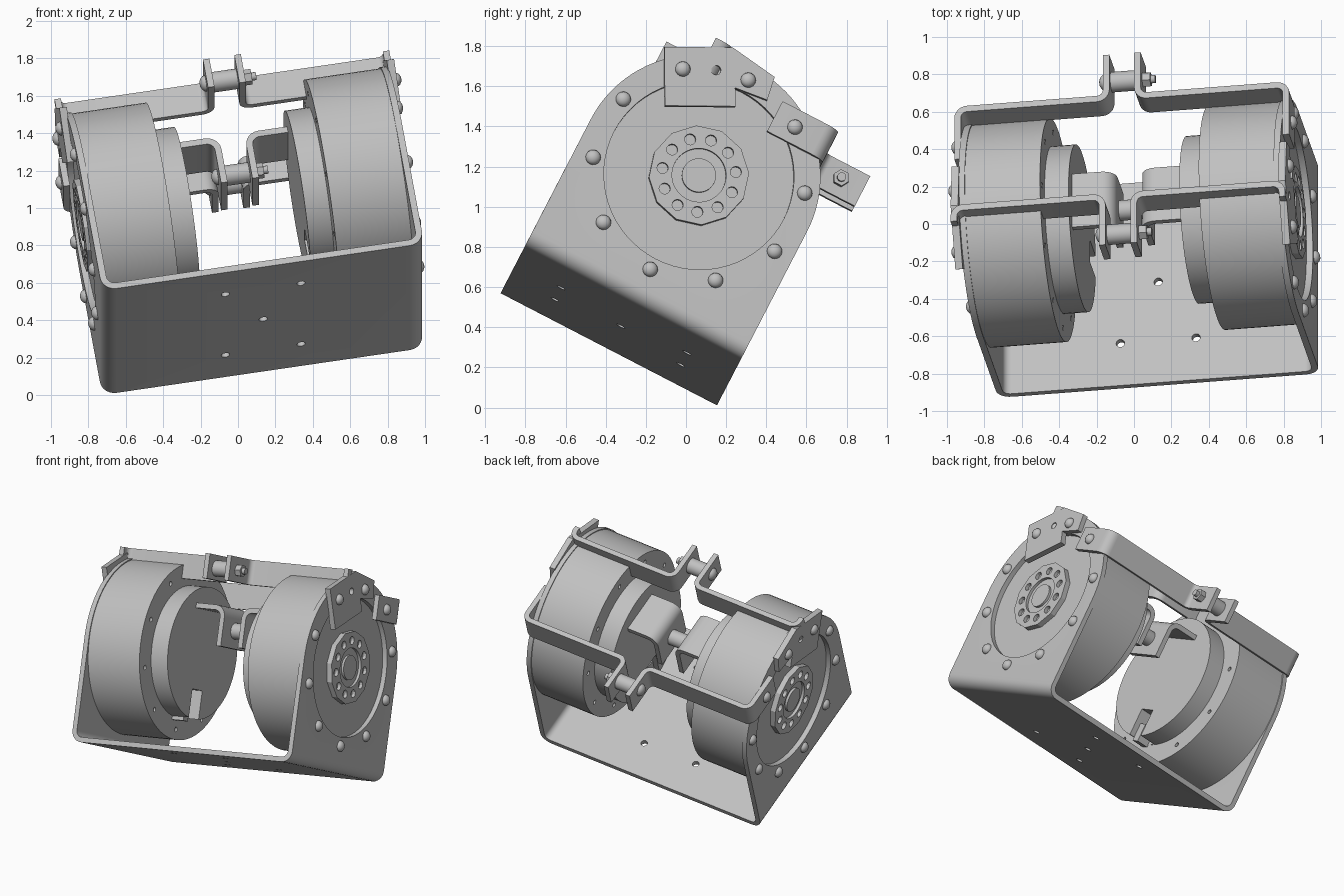
import bpy, bmesh
from math import cos, sin, pi, radians
from mathutils import Vector, Matrix

if "Cube" in bpy.data.objects:
    bpy.data.objects.remove(bpy.data.objects["Cube"], do_unlink=True)

# Tilted frame: u along the motor shafts, v across the plate, w away from the base
V = Vector((0, 0.888, -0.46)).normalized()
U = Vector((0.987, 0.075, 0.144)).normalized()
W = U.cross(V).normalized()
FRAME = Matrix((U, V, W)).transposed().to_4x4()
FRAME.translation = (0.135, -0.325, 0.405)

HUB = 0.715      # shaft height above the base
OUT = 0.872      # half width of the cradle
WIDE = 0.607     # half depth of the cradle
T = 0.035        # sheet thickness

grey = bpy.data.materials.new("plain_grey")
grey.use_nodes = True
grey.diffuse_color = (0.53, 0.53, 0.53, 1)
grey.node_tree.nodes["Principled BSDF"].inputs["Base Color"].default_value = grey.diffuse_color


def finish(name, bm):
    bmesh.ops.recalc_face_normals(bm, faces=bm.faces)
    mesh = bpy.data.meshes.new(name)
    bm.to_mesh(mesh)
    bm.free()
    mesh.materials.append(grey)
    ob = bpy.data.objects.new(name, mesh)
    bpy.context.collection.objects.link(ob)
    ob.matrix_world = FRAME
    return ob


def add_prism(bm, pts, axis, lo, hi):
    def place(p, d):
        return {"u": (d, p[0], p[1]), "v": (p[0], d, p[1]), "w": (p[0], p[1], d)}[axis]
    a = [bm.verts.new(place(p, lo)) for p in pts]
    b = [bm.verts.new(place(p, hi)) for p in pts]
    bm.faces.new(a)
    bm.faces.new(b[::-1])
    for i in range(len(a)):
        j = (i + 1) % len(a)
        bm.faces.new((a[i], a[j], b[j], b[i]))


def prisms(name, items):
    bm = bmesh.new()
    for item in items:
        add_prism(bm, *item)
    return finish(name, bm)


def circle(c, r, n=64, start=0.0):
    return [(c[0] + r * cos(start + 2 * pi * i / n), c[1] + r * sin(start + 2 * pi * i / n)) for i in range(n)]


def box(a, b):
    return [(a[0], a[1]), (b[0], a[1]), (b[0], b[1]), (a[0], b[1])]


def ribbon(path, r, t=T):
    """Outline of a bent sheet that follows a path with rounded corners."""
    path = [Vector(p) for p in path]
    line = [path[0]]
    for a, b, c in zip(path, path[1:], path[2:]):
        p, q = b + (a - b).normalized() * r, b + (c - b).normalized() * r
        centre = p + q - b
        for i in range(7):
            k = i / 6 * pi / 2
            line.append(centre + (p - centre) * cos(k) + (q - centre) * sin(k))
    line.append(path[-1])
    left, right = [], []
    for i, p in enumerate(line):
        d = (line[min(i + 1, len(line) - 1)] - line[max(i - 1, 0)]).normalized()
        n = Vector((-d.y, d.x)) * t / 2
        left.append(p + n)
        right.append(p - n)
    return left + right[::-1]


def boolean(ob, cutter, op="DIFFERENCE"):
    mod = ob.modifiers.new("cut", "BOOLEAN")
    mod.object, mod.operation, mod.solver = cutter, op, "EXACT"
    bpy.context.view_layer.update()
    bpy.context.view_layer.objects.active = ob
    bpy.ops.object.modifier_apply(modifier=mod.name)
    bpy.data.objects.remove(cutter, do_unlink=True)


def ring(r, n, start=0.0):
    return [(r * cos(start + 2 * pi * i / n), HUB + r * sin(start + 2 * pi * i / n)) for i in range(n)]


def add_dome(bm, u, v, w, r, h, s):
    """Rounded screw head pointing along s on the u axis."""
    ret = bmesh.ops.create_uvsphere(bm, u_segments=16, v_segments=8, radius=1)
    for vert in ret["verts"]:
        x, y, z = vert.co
        vert.co = (u + s * h * z, v + r * x, w + r * y)


# Folded cradle with rounded cheeks, hub openings and base holes
e = OUT - T / 2
cradle = prisms("cradle", [(ribbon([(-e, 1.5), (-e, T / 2), (e, T / 2), (e, 1.5)], 0.06), "v", -WIDE, WIDE)])
cheek = [(WIDE * cos(pi * i / 48), HUB + WIDE * sin(pi * i / 48)) for i in range(49)]
boolean(cradle, prisms("cheek_shape", [(cheek + [(-WIDE, -0.1), (WIDE, -0.1)], "u", -1, 1)]), "INTERSECT")
holes = [(0, 0)] + [(a * 0.205, b * 0.353) for a in (-1, 1) for b in (-1, 1)]
cuts = [(circle(h, 0.023, 20), "w", -0.1, 0.1) for h in holes]
cuts += [(circle((0, HUB), 0.475), "u", s * 0.8, s * 0.95) for s in (-1, 1)]
boolean(cradle, prisms("opening_cutter", cuts))

for s, side in ((1, "left"), (-1, "right")):
    # Motor drum with small screw holes around the inner rim
    drum = prisms(side + "_motor_drum", [(circle((0, HUB), 0.6, 96), "u", s * 0.43, s * (OUT - T))])
    boolean(drum, prisms("rim_cutter", [(circle(c, 0.016, 12), "u", s * 0.4, s * 0.47)
                                        for c in ring(0.53, 10, radians(18))]))

    # Stepped inner cover with a cable notch
    cover = prisms(side + "_motor_cover", [(circle((0, HUB), 0.45, 72), "u", s * 0.30, s * 0.44)])
    boolean(cover, prisms("notch_cutter", [(box((-0.07, HUB - 0.6), (0.06, HUB - 0.25)), "u", s * 0.2, s * 0.428)]))
    prisms(side + "_cable_block", [(box((-0.07, HUB - 0.47), (-0.01, HUB - 0.34)), "u", s * 0.34, s * 0.44)])

    # Outer hub: faceted flange, ring of bores and raised centre
    hub = prisms(side + "_hub_flange", [(circle((0, HUB), 0.25, 12), "u", s * 0.8, s * 0.875)])
    bores = [(circle(c, 0.028, 12), "u", s * 0.85, s * 0.95) for c in ring(0.185, 11)]
    boolean(hub, prisms("bore_cutter", bores + [(circle((0, HUB), 0.135, 40), "u", s * 0.855, s * 0.95)]))
    prisms(side + "_hub_centre", [(circle((0, HUB), 0.085, 40), "u", s * 0.83, s * 0.872)])

    # Screw heads around the cheek, higher where strap plates sit under them
    bm = bmesh.new()
    for k, (v, w) in enumerate(ring(0.535, 10, radians(18))):
        add_dome(bm, s * (OUT + (T if k in (1, 2, 3) else 0)), v, w, 0.038, 0.03, s)
    finish(side + "_cheek_screws", bm)

    # Rear strap: wraps the cheek and ends in a clamp tab
    o = OUT + T / 2
    prisms(side + "_rear_strap", [(ribbon([(s * o, 0.20), (s * o, 0.50), (s * 0.085, 0.50), (s * 0.085, 0.76)], 0.05),
                                   "w", HUB + 0.35, HUB + 0.52)])

    # Upper strap and the tilted plate that fixes it to the cheek
    prisms(side + "_upper_strap", [(ribbon([(s * o, -0.24), (s * o, -0.16), (s * 0.085, -0.16), (s * 0.085, -0.45)], 0.05),
                                    "w", HUB + 0.48, HUB + 0.65)])
    plate = [(-0.447, 0.489), (-0.143, 0.645), (0.11, 0.61), (0.13, 0.49), (-0.04, 0.47), (0.004, 0.388), (-0.31, 0.227)]
    fixing = prisms(side + "_strap_plate", [([(v, HUB + w) for v, w in plate], "u", s * (OUT - 0.005), s * (OUT + T))])
    boolean(fixing, prisms("plate_cutter", [(circle((-0.165, HUB + 0.505), 0.024, 16), "u", s * 0.8, s * 1.0)]))

    # Inner bracket from the motor cover to the middle clamp
    prisms(side + "_inner_bracket", [(ribbon([(s * 0.32, HUB + 0.31), (s * 0.085, HUB + 0.31), (s * 0.085, HUB + 0.05)], 0.06),
                                      "v", -0.16, 0.16)])

# Three clamps, each a spacer, a bolt, a domed head and a hex nut
for name, v, w in (("rear", 0.635, 0.44), ("upper", -0.345, 0.56), ("inner", 0.0, 0.17)):
    c = (v, HUB + w)
    prisms(name + "_clamp_spacer", [(circle(c, 0.055, 32), "u", -0.07, 0.07)])
    prisms(name + "_clamp_bolt", [(circle(c, 0.022, 16), "u", -0.11, 0.17)])
    prisms(name + "_clamp_nut", [(circle(c, 0.042, 6), "u", 0.1, 0.145)])
    bm = bmesh.new()
    add_dome(bm, -0.1, c[0], c[1], 0.045, 0.035, -1)
    finish(name + "_clamp_head", bm)

# Smooth the round surfaces and keep the edges crisp
bpy.ops.object.select_all(action="DESELECT")
for ob in bpy.context.collection.objects:
    if ob.type == "MESH" and grey.name in ob.data.materials:
        ob.select_set(True)
        bpy.context.view_layer.objects.active = ob
bpy.ops.object.shade_smooth_by_angle(angle=radians(28))
